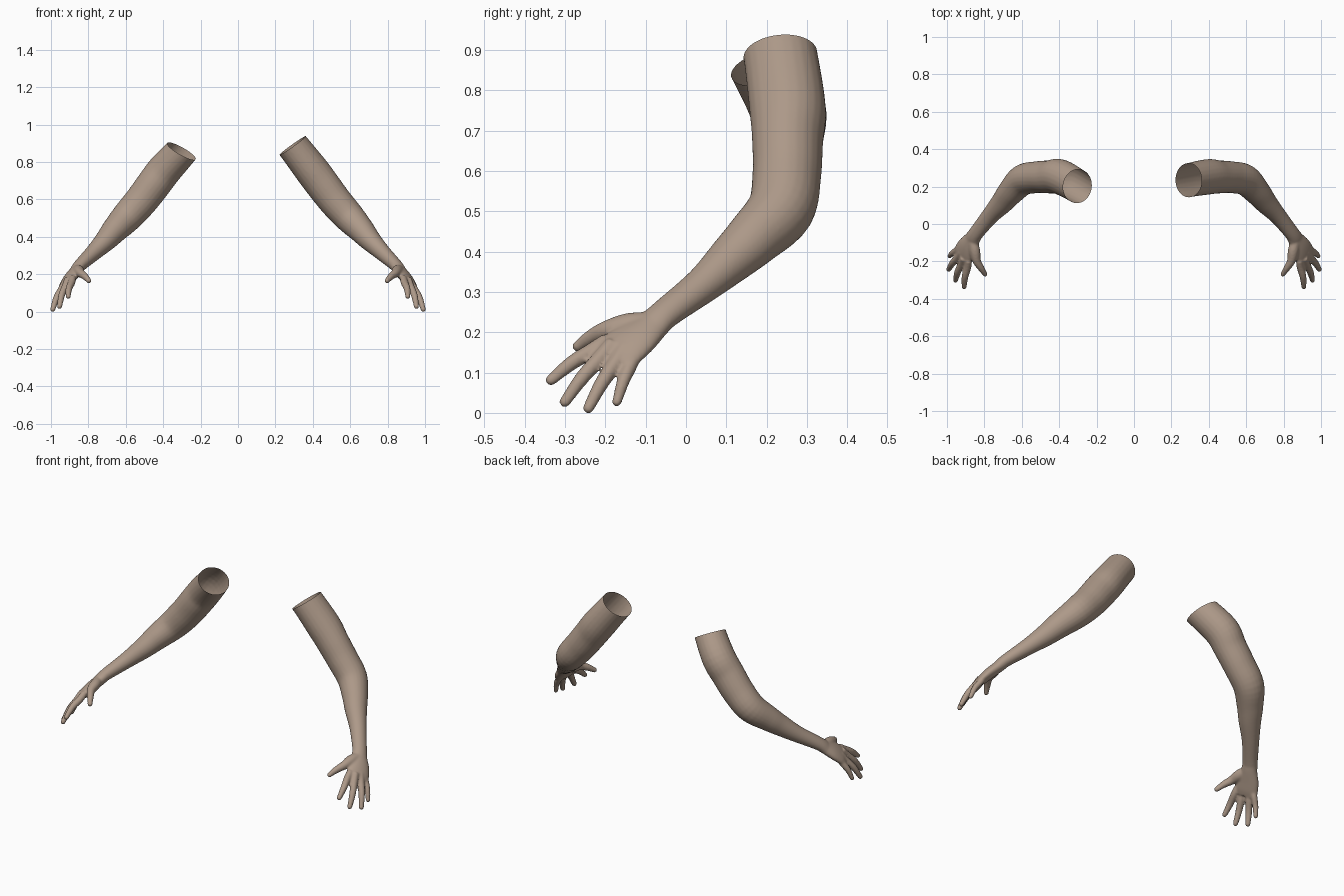
import bpy
import bmesh
import math
from mathutils import Vector

cube = bpy.data.objects.get("Cube")
if cube:
    bpy.data.objects.remove(cube, do_unlink=True)

skin = bpy.data.materials.new("skin_tan")
skin.use_nodes = True
SKIN = (0.42, 0.32, 0.25, 1)
skin.diffuse_color = SKIN
skin.node_tree.nodes["Principled BSDF"].inputs["Base Color"].default_value = SKIN
skin.node_tree.nodes["Principled BSDF"].inputs["Roughness"].default_value = 0.7

SIDES = 24
ACROSS = Vector((0.06, 0.10, -0.035)).normalized()    # index to little finger
DORSAL = Vector((0.7, -0.2, 0.68)).normalized()       # out of the back of the hand


def smooth_path(rows, steps=5):
    """Catmull-Rom interpolation of (x, y, z, half_width, half_depth) rows."""
    rows = [Vector(r) for r in rows]
    ext = [rows[0] * 2 - rows[1]] + rows + [rows[-1] * 2 - rows[-2]]
    out = []
    for a, b, c, d in zip(ext, ext[1:], ext[2:], ext[3:]):
        for i in range(steps):
            t = i / steps
            out.append((b * 2 + (c - a) * t + (a * 2 - b * 5 + c * 4 - d) * t * t
                        + (b * 3 - a - c * 3 + d) * t ** 3) / 2)
    return out + [rows[-1]]


def loft(bm, rows, round_tip=False):
    """Closed elliptical tube, widest along the ACROSS direction."""
    path = smooth_path(rows)
    rings = []
    for i, p in enumerate(path):
        centre = Vector(p[:3])
        tangent = Vector(path[min(i + 1, len(path) - 1)][:3]) - Vector(path[max(i - 1, 0)][:3])
        tangent.normalize()
        u = (ACROSS - tangent * ACROSS.dot(tangent)).normalized()
        v = tangent.cross(u)
        rings.append([bm.verts.new(centre + u * p[3] * math.cos(k * math.tau / SIDES)
                                   + v * p[4] * math.sin(k * math.tau / SIDES))
                      for k in range(SIDES)])
    for a, b in zip(rings, rings[1:]):
        for k in range(SIDES):
            n = (k + 1) % SIDES
            bm.faces.new((a[k], a[n], b[n], b[k]))
    bm.faces.new(rings[0][::-1])
    bm.faces.new(rings[-1])
    if round_tip:
        ball = bmesh.ops.create_icosphere(bm, subdivisions=3, radius=path[-1][3])
        bmesh.ops.translate(bm, verts=ball["verts"], vec=Vector(path[-1][:3]))


def finger(bm, base, tip, r):
    """Slightly arched finger from knuckle to tip."""
    base, tip = Vector(base), Vector(tip)
    tip = tip + (base - tip).normalized() * r * 0.7
    root = base + (base - tip) * 0.35
    mid = base.lerp(tip, 0.5) + DORSAL * 0.007
    loft(bm, [(*root, r, r), (*base, r * 1.1, r * 1.1), (*mid, r, r),
              (*tip, r * 0.78, r * 0.75)], True)


def build_arm(name, side, shoulder, rim, rim_normal):
    bm = bmesh.new()
    # upper arm, elbow, forearm and wrist
    loft(bm, [shoulder,
              (*rim, 0.092, 0.086),
              (0.395, 0.252, 0.755, 0.095, 0.092),
              (0.455, 0.252, 0.675, 0.088, 0.092),
              (0.52, 0.250, 0.590, 0.085, 0.089),
              (0.595, 0.235, 0.505, 0.083, 0.083),
              (0.66, 0.170, 0.435, 0.071, 0.070),
              (0.705, 0.115, 0.383, 0.061, 0.059),
              (0.77, 0.043, 0.318, 0.047, 0.045),
              (0.845, -0.05, 0.247, 0.041, 0.034),
              (0.87, -0.085, 0.215, 0.044, 0.030)])
    # palm
    loft(bm, [(0.835, -0.035, 0.260, 0.038, 0.032),
              (0.86, -0.075, 0.225, 0.044, 0.031),
              (0.892, -0.122, 0.187, 0.060, 0.030),
              (0.912, -0.160, 0.157, 0.066, 0.026),
              (0.924, -0.183, 0.136, 0.064, 0.018)])
    # thumb with its fleshy base
    loft(bm, [(0.862, -0.09, 0.225, 0.026, 0.026),
              (0.852, -0.145, 0.217, 0.031, 0.029),
              (0.842, -0.195, 0.206, 0.024, 0.023),
              (0.818, -0.235, 0.188, 0.019, 0.018),
              (0.797, -0.268, 0.165, 0.014, 0.013)], True)
    # four fingers
    finger(bm, (0.890, -0.232, 0.155), (0.910, -0.345, 0.074), 0.018)
    finger(bm, (0.922, -0.212, 0.137), (0.957, -0.308, 0.018), 0.018)
    finger(bm, (0.940, -0.174, 0.125), (0.995, -0.248, 0.002), 0.018)
    finger(bm, (0.945, -0.137, 0.120), (0.990, -0.175, 0.018), 0.016)

    bmesh.ops.recalc_face_normals(bm, faces=bm.faces)
    mesh = bpy.data.meshes.new(name)
    bm.to_mesh(mesh)
    bm.free()
    arm = bpy.data.objects.new(name, mesh)
    bpy.context.scene.collection.objects.link(arm)

    # fuse the parts into one soft surface
    fuse = arm.modifiers.new("fuse", "REMESH")
    fuse.mode = "VOXEL"
    fuse.voxel_size = 0.0055
    soften = arm.modifiers.new("soften", "SMOOTH")
    soften.factor = 0.5
    soften.iterations = 6
    bpy.context.view_layer.update()
    fused = arm.evaluated_get(bpy.context.evaluated_depsgraph_get())
    bm = bmesh.new()
    bm.from_mesh(fused.to_mesh())
    arm.modifiers.clear()

    # open the shoulder end, then mirror for the right side
    bmesh.ops.bisect_plane(bm, geom=bm.verts[:] + bm.edges[:] + bm.faces[:],
                           plane_co=rim, plane_no=Vector(rim_normal).normalized(),
                           clear_outer=True)
    if side < 0:
        bmesh.ops.scale(bm, verts=bm.verts, vec=(-1, 1, 1))
        bmesh.ops.reverse_faces(bm, faces=bm.faces)
    for f in bm.faces:
        f.smooth = True
        f.material_index = 0
    bm.to_mesh(mesh)
    bm.free()
    mesh.materials.clear()
    mesh.materials.append(skin)


build_arm("left_arm", 1, (0.22, 0.215, 0.975, 0.092, 0.086),
          (0.292, 0.234, 0.888), (-0.71, -0.08, 1))
build_arm("right_arm", -1, (0.235, 0.155, 0.945, 0.095, 0.086),
          (0.302, 0.202, 0.858), (-0.55, -0.25, 1))
